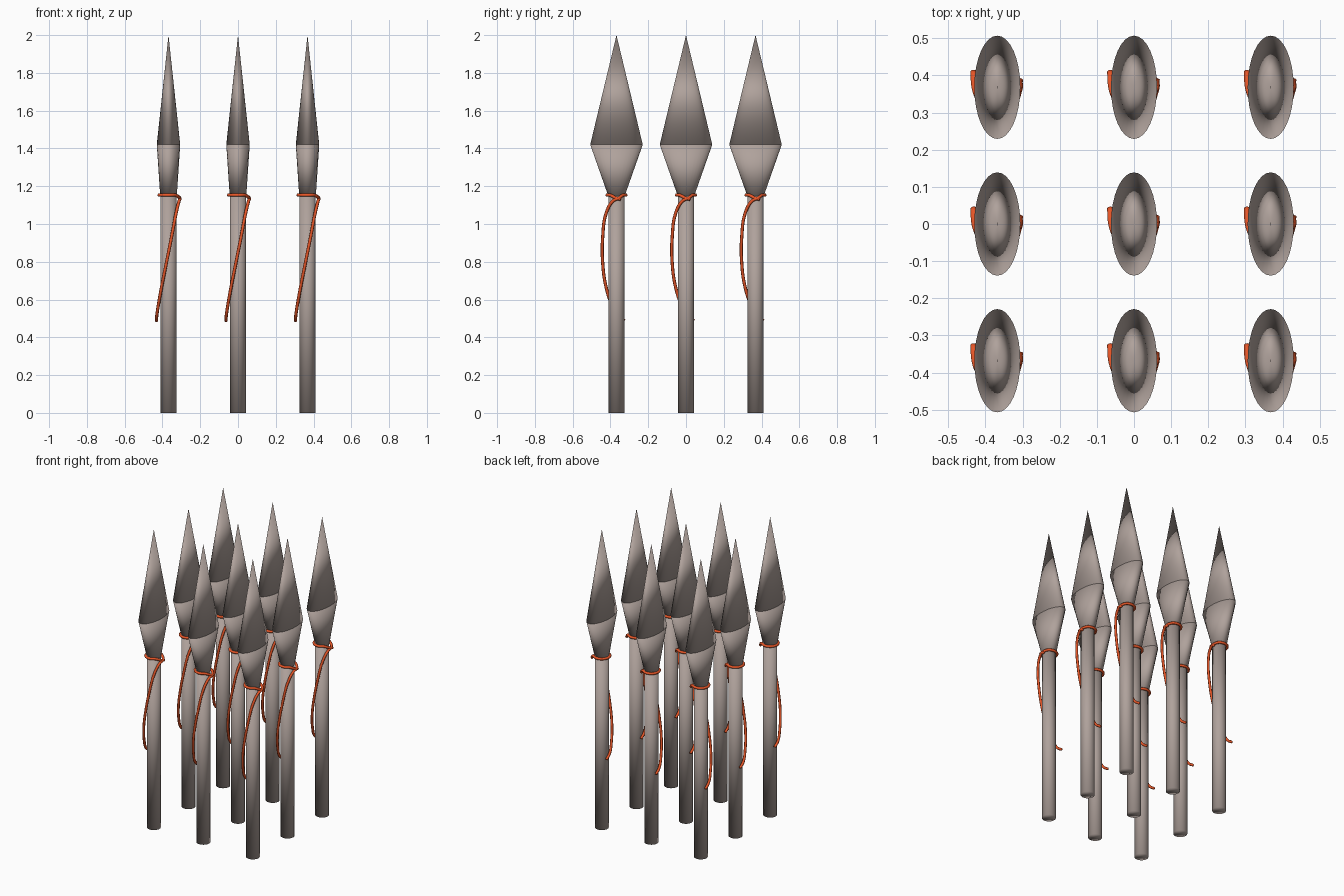
import bpy, bmesh, math

if "Cube" in bpy.data.objects:
    bpy.data.objects.remove(bpy.data.objects["Cube"])


def material(name, rgb):
    m = bpy.data.materials.new(name)
    m.diffuse_color = (*rgb, 1)
    m.use_nodes = True
    m.node_tree.nodes["Principled BSDF"].inputs["Base Color"].default_value = m.diffuse_color
    return m


GREY = material("warm_grey", (0.43, 0.36, 0.33))
ORANGE = material("orange_red", (0.80, 0.092, 0.02))
SPACING = 0.368
SIDES = 32


def lathe(name, rings, mat):
    """Stack of elliptical rings (rx, ry, z), closed and smooth all over."""
    bm = bmesh.new()
    loops = []
    for rx, ry, z in rings:
        if rx == 0:
            loops.append([bm.verts.new((0, 0, z))])
        else:
            loops.append([bm.verts.new((rx * math.cos(a), ry * math.sin(a), z))
                          for a in (2 * math.pi * i / SIDES for i in range(SIDES))])
    for lo, hi in zip(loops, loops[1:]):
        for i in range(SIDES):
            j = (i + 1) % SIDES
            if len(hi) == 1:
                bm.faces.new((lo[i], lo[j], hi[0]))
            else:
                bm.faces.new((lo[i], lo[j], hi[j], hi[i]))
    for loop in (loops[0], loops[-1]):
        if len(loop) > 1:
            bm.faces.new(loop)
    me = bpy.data.meshes.new(name)
    me.materials.append(mat)
    tidy(bm, me)
    ob = bpy.data.objects.new(name, me)
    bpy.context.collection.objects.link(ob)
    return ob


def tidy(bm, me):
    """Outward normals and smooth shading."""
    bmesh.ops.remove_doubles(bm, verts=bm.verts, dist=0.00005)
    bmesh.ops.recalc_face_normals(bm, faces=bm.faces)
    for f in bm.faces:
        f.smooth = True
    bm.to_mesh(me)
    bm.free()


def cord(name, points, radius=0.0085):
    """Round cord through the points, converted to a mesh."""
    cu = bpy.data.curves.new(name, 'CURVE')
    cu.dimensions = '3D'
    cu.bevel_depth = radius
    cu.bevel_resolution = 2
    cu.resolution_u = 5
    cu.use_fill_caps = True
    sp = cu.splines.new('BEZIER')
    sp.bezier_points.add(len(points) - 1)
    for bp, p in zip(sp.bezier_points, points):
        bp.co = p
        bp.handle_left_type = bp.handle_right_type = 'AUTO'
    cu.materials.append(ORANGE)
    ob = bpy.data.objects.new(name, cu)
    bpy.context.collection.objects.link(ob)
    bpy.ops.object.select_all(action='DESELECT')
    ob.select_set(True)
    bpy.context.view_layer.objects.active = ob
    bpy.ops.object.convert(target='MESH')
    ob = bpy.context.view_layer.objects.active
    bm = bmesh.new()
    bm.from_mesh(ob.data)
    tidy(bm, ob.data)
    return ob


# one spear: shaft and the two tapered halves of the blade
shaft = lathe("shaft", [(0.043, 0.043, 0), (0.043, 0.043, 1.16)], GREY)
socket = lathe("blade_lower", [(0.044, 0.044, 1.15), (0.062, 0.139, 1.42)], GREY)
point = lathe("blade_upper", [(0.062, 0.139, 1.42), (0, 0, 2.0)], GREY)

# one cord: short end, one turn round the neck, then the hanging tail
turn = [(0.05 * math.cos(a), 0.05 * math.sin(a), 1.153)
        for a in (math.radians(-45 - 30 * i) for i in range(10))]
binding = cord("binding_cord", [(0.061, 0.022, 1.130), (0.056, -0.006, 1.139)] + turn + [
    (0.060, 0.012, 1.137), (0.056, -0.018, 1.122),
    (0.042, -0.052, 1.065), (0.016, -0.073, 0.93), (-0.014, -0.072, 0.78),
    (-0.036, -0.056, 0.67), (-0.052, -0.028, 0.58), (-0.062, 0.005, 0.515),
    (-0.064, 0.042, 0.487)])

# three by three grid of spears
for ix in (-1, 0, 1):
    for iy in (-1, 0, 1):
        if ix == 0 and iy == 0:
            continue
        for part in (shaft, socket, point, binding):
            copy = part.copy()
            copy.location = (ix * SPACING, iy * SPACING, 0)
            bpy.context.collection.objects.link(copy)
